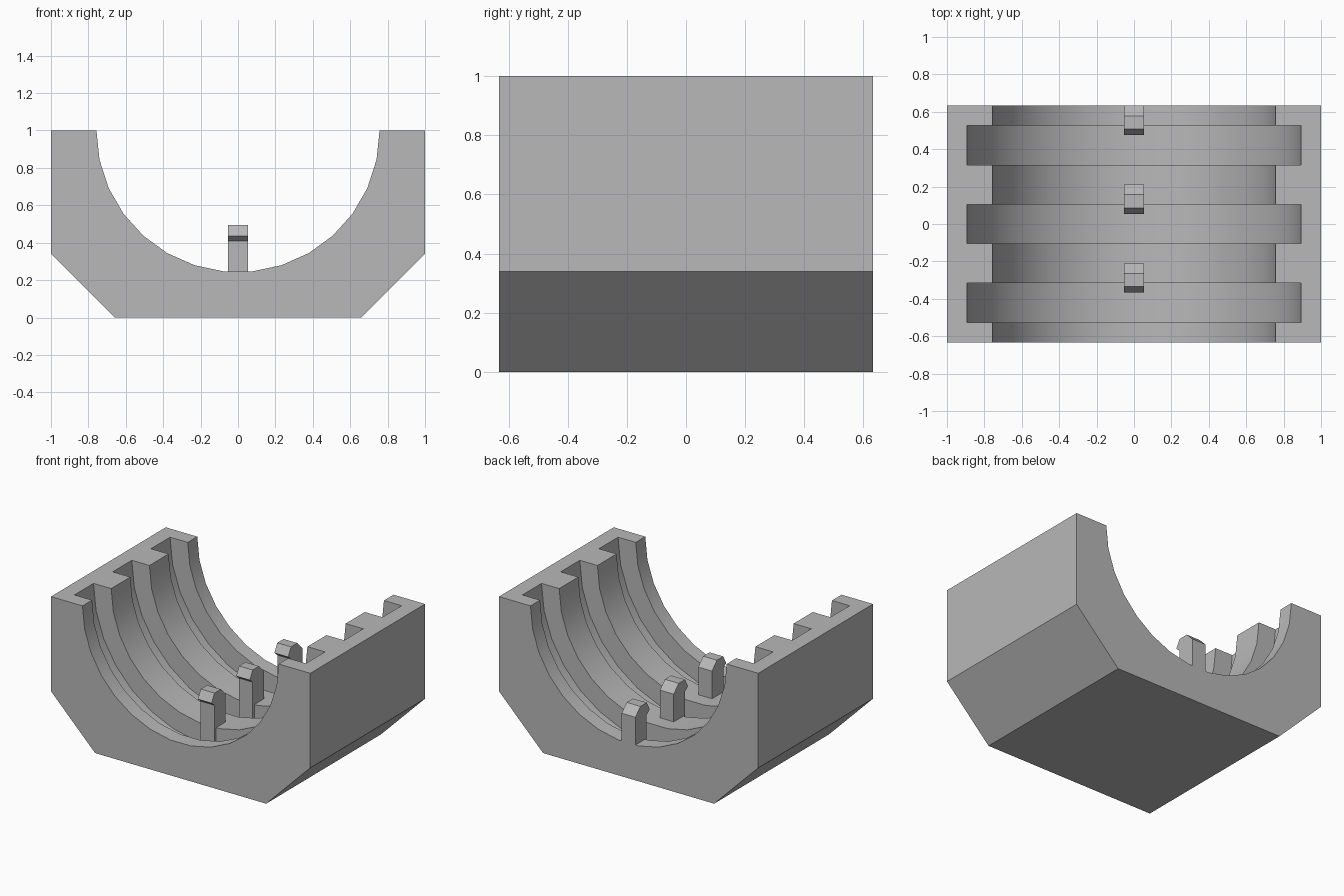
import bpy, bmesh, math

if "Cube" in bpy.data.objects:
    bpy.data.objects.remove(bpy.data.objects["Cube"])

CELL = 0.2108            # width of one rib or groove along y
HALF = 3 * CELL          # half length of the block
BORE, GROOVE = 0.757, 0.893
SEGS = 15                # facets in the half-round bore

grey = bpy.data.materials.new("plain grey")
grey.diffuse_color = (0.48, 0.48, 0.48, 1)
grey.use_nodes = True
grey.node_tree.nodes["Principled BSDF"].inputs["Base Color"].default_value = grey.diffuse_color


def finish(bm, name):
    bmesh.ops.recalc_face_normals(bm, faces=bm.faces)
    mesh = bpy.data.meshes.new(name)
    bm.to_mesh(mesh)
    bm.free()
    mesh.materials.append(grey)
    obj = bpy.data.objects.new(name, mesh)
    bpy.context.collection.objects.link(obj)
    bpy.context.view_layer.objects.active = obj
    obj.select_set(True)
    bpy.ops.object.shade_smooth_by_angle(angle=math.radians(20))
    obj.select_set(False)
    return obj


# Cradle block: half-round channel with three wider grooves
stations = [(-HALF, BORE)]
for centre in (-2 * CELL, 0, 2 * CELL):
    a, b = centre - CELL / 2, centre + CELL / 2
    stations += [(a, BORE), (a, GROOVE), (b, GROOVE), (b, BORE)]
stations.append((HALF, BORE))

bm = bmesh.new()
rings = []
for y, r in stations:
    angles = [math.pi * i / SEGS for i in range(SEGS + 1)]
    rings.append([bm.verts.new((-r * math.cos(t), y, 1 - r * math.sin(t))) for t in angles])
for p, q in zip(rings, rings[1:]):
    for i in range(SEGS):
        bm.faces.new((p[i], p[i + 1], q[i + 1], q[i]))

outline = [(1, 1), (1, 0.34), (0.66, 0), (-0.66, 0), (-1, 0.34), (-1, 1)]
front = [bm.verts.new((x, -HALF, z)) for x, z in outline]
back = [bm.verts.new((x, HALF, z)) for x, z in outline]
for i in range(5):
    bm.faces.new((front[i], front[i + 1], back[i + 1], back[i]))
bm.faces.new(rings[0] + front)
bm.faces.new(rings[-1] + back)
# Notched top rims
bm.faces.new([r[0] for r in rings] + [back[-1], front[-1]])
bm.faces.new([r[-1] for r in rings] + [back[0], front[0]])
finish(bm, "cradle_block")

# Hooked pegs: side profile (y from the back face, z)
profile = [(0, 0.08), (0, 0.44), (-0.054, 0.495), (-0.124, 0.495),
           (-0.156, 0.437), (-0.124, 0.41), (-0.124, 0.08)]
for n, y0 in enumerate((-CELL, CELL, HALF)):
    bm = bmesh.new()
    sides = [[bm.verts.new((x, y0 + y, z)) for y, z in profile] for x in (-0.053, 0.053)]
    for s in sides:
        bm.faces.new(s)
    for i in range(len(profile)):
        j = (i + 1) % len(profile)
        bm.faces.new((sides[0][i], sides[0][j], sides[1][j], sides[1][i]))
    finish(bm, f"hooked_peg_{n + 1}")
